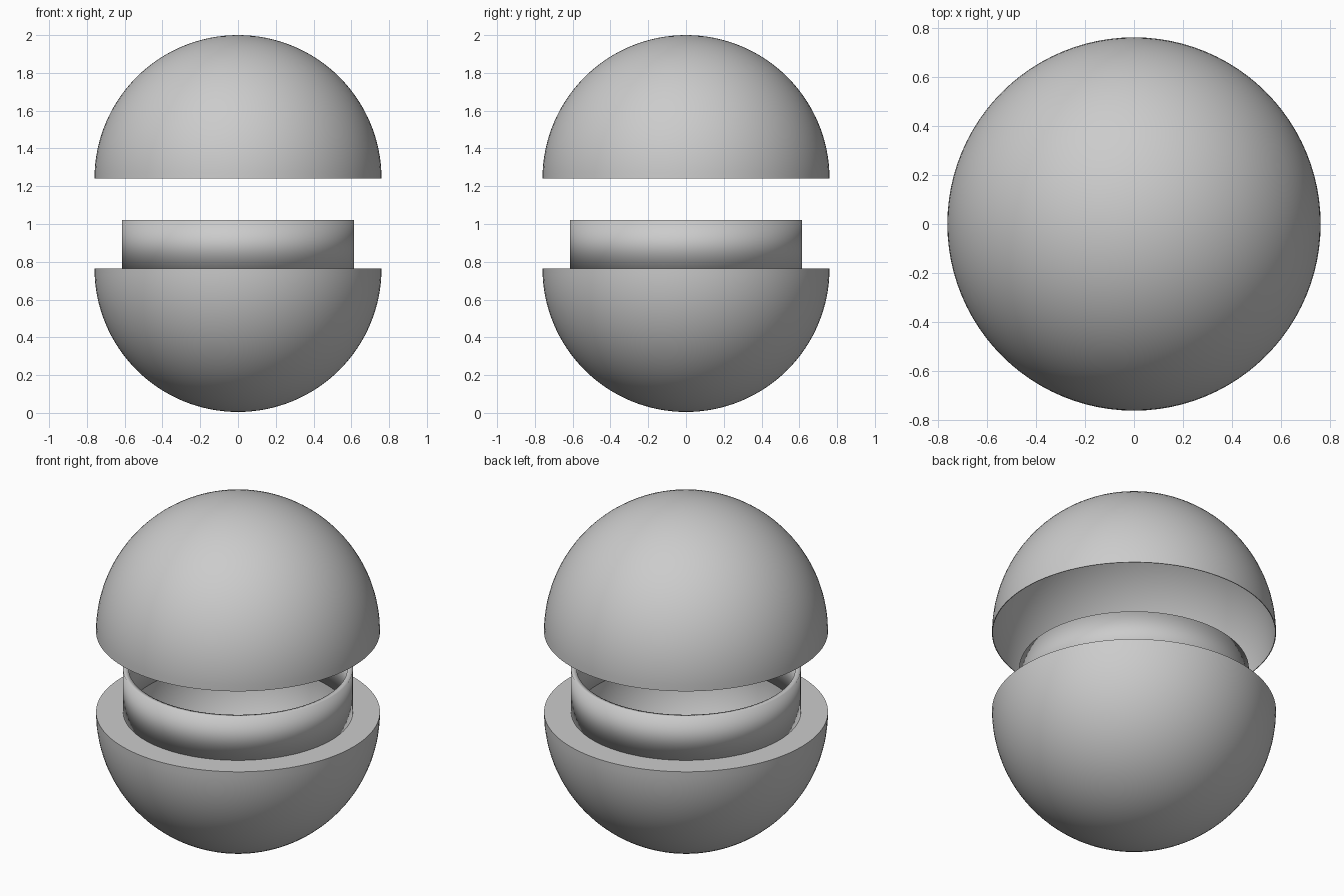
import bpy, bmesh, math

RADIUS = 0.76
COLLAR = 0.615
SEGMENTS = 96

cube = bpy.data.objects.get("Cube")
if cube:
    bpy.data.objects.remove(cube, do_unlink=True)

# Single grey finish
grey = bpy.data.materials.new("plain_grey")
grey.use_nodes = True
colour = (0.6, 0.6, 0.6, 1)
grey.diffuse_color = colour
grey.node_tree.nodes["Principled BSDF"].inputs["Base Color"].default_value = colour


def arc(radius, centre_z, start, end, steps=32):
    """Points (r, z) on a circle, angles in degrees above the horizon."""
    angles = [math.radians(start + (end - start) * i / steps) for i in range(steps + 1)]
    return [(radius * math.cos(a), centre_z + radius * math.sin(a)) for a in angles]


def lathe(name, profile, keep_sharp=True):
    """Spin an (r, z) profile around the vertical axis."""
    bm = bmesh.new()
    verts = [bm.verts.new((r, 0, z)) for r, z in profile]
    edges = [bm.edges.new(pair) for pair in zip(verts, verts[1:])]
    bmesh.ops.spin(bm, geom=verts + edges, cent=(0, 0, 0), axis=(0, 0, 1),
                   angle=math.tau, steps=SEGMENTS)
    bmesh.ops.remove_doubles(bm, verts=bm.verts, dist=0.0001)
    bmesh.ops.recalc_face_normals(bm, faces=bm.faces)
    mesh = bpy.data.meshes.new(name)
    bm.to_mesh(mesh)
    bm.free()
    mesh.materials.append(grey)
    obj = bpy.data.objects.new(name, mesh)
    bpy.context.collection.objects.link(obj)
    bpy.ops.object.select_all(action="DESELECT")
    obj.select_set(True)
    bpy.context.view_layer.objects.active = obj
    if keep_sharp:
        bpy.ops.object.shade_smooth_by_angle(angle=math.radians(35))
    else:
        bpy.ops.object.shade_smooth()
    return obj


# Hollow upper half, floating above the lower one
dome_z = 2 - RADIUS
lathe("upper_dome", arc(RADIUS, dome_z, 90, 0) + arc(RADIUS - 0.004, dome_z, 0, 90))

# Lower half with a flat rim and a hollow inside
bowl_z = 0.765
inner = COLLAR - 0.03
lathe("lower_bowl", arc(RADIUS, bowl_z, -90, 0) + arc(inner, bowl_z, 0, -90))

# Raised collar that plugs into the dome, softly shaded all round
lathe("collar", [(COLLAR, bowl_z), (COLLAR, 1.02), (inner, 1.02),
                 (inner, bowl_z), (COLLAR, bowl_z)], keep_sharp=False)
